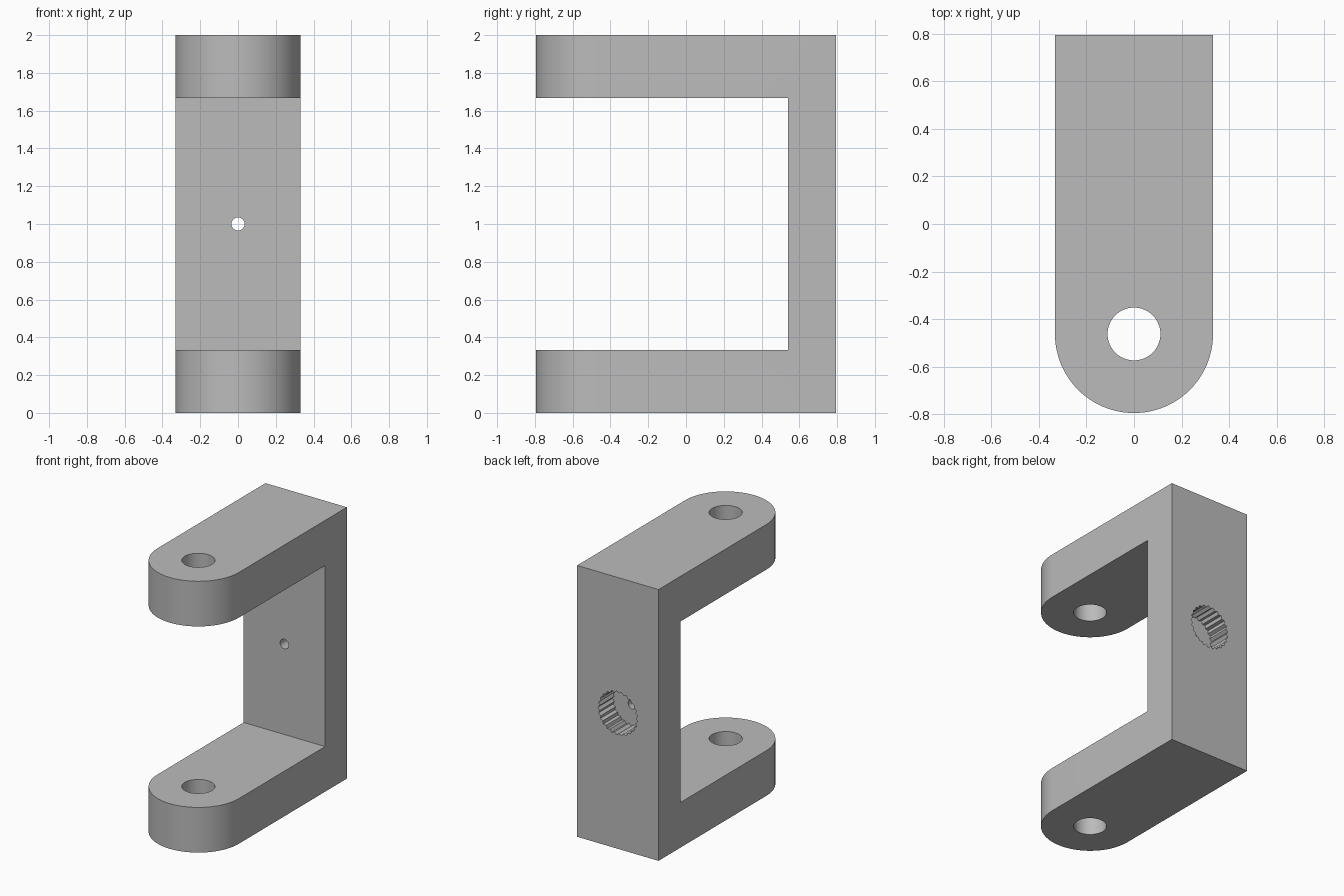
import bpy
import bmesh
from math import sin, cos, pi, radians
from mathutils import Matrix

cube = bpy.data.objects.get("Cube")
if cube:
    bpy.data.objects.remove(cube, do_unlink=True)

HALF_W, HALF_D, HEIGHT = 0.332, 0.794, 2.0
ARM = 0.333                     # arm thickness
WALL_Y = 0.54                   # inner face of the back wall
PIVOT_Y = HALF_D * -1 + HALF_W  # centre of the rounded arm ends
MID_Z = HEIGHT / 2
TEETH = 25

grey = bpy.data.materials.new("plain grey")
grey.use_nodes = True
colour = (0.5, 0.5, 0.5, 1)
grey.diffuse_color = colour
grey.node_tree.nodes["Principled BSDF"].inputs["Base Color"].default_value = colour


def prism(name, outline, length, matrix=Matrix()):
    """Extrude a flat outline along its local z."""
    bm = bmesh.new()
    face = bm.faces.new([bm.verts.new((x, y, 0)) for x, y in outline])
    top = bmesh.ops.extrude_face_region(bm, geom=[face])["geom"]
    moved = [v for v in top if isinstance(v, bmesh.types.BMVert)]
    bmesh.ops.translate(bm, verts=moved, vec=(0, 0, length))
    bmesh.ops.recalc_face_normals(bm, faces=bm.faces)
    bm.transform(matrix)
    mesh = bpy.data.meshes.new(name)
    bm.to_mesh(mesh)
    bm.free()
    mesh.materials.append(grey)
    obj = bpy.data.objects.new(name, mesh)
    bpy.context.collection.objects.link(obj)
    return obj


def ring(radius, count, inner=None):
    """Circle outline; a second radius on alternate points makes teeth."""
    return [((inner if inner and i % 2 else radius) * cos(2 * pi * i / count),
             (inner if inner and i % 2 else radius) * sin(2 * pi * i / count))
            for i in range(count)]


def cut(target, cutter):
    cutter.hide_render = True
    mod = target.modifiers.new("cut", "BOOLEAN")
    mod.operation, mod.solver, mod.object = "DIFFERENCE", "EXACT", cutter
    bpy.context.view_layer.objects.active = target
    bpy.ops.object.modifier_apply(modifier=mod.name)
    bpy.data.objects.remove(cutter, do_unlink=True)


# Bracket body: square back, rounded front, full height
steps = 48
outline = [(HALF_W, HALF_D), (-HALF_W, HALF_D)]
outline += [(-HALF_W * cos(pi * i / steps), PIVOT_Y - HALF_W * sin(pi * i / steps))
            for i in range(steps + 1)]
bracket = prism("bracket", outline, HEIGHT)

# Gap between the two arms
gap = [(-1, -1), (1, -1), (1, WALL_Y), (-1, WALL_Y)]
cut(bracket, prism("gap_cutter", gap, HEIGHT - 2 * ARM,
                   Matrix.Translation((0, 0, ARM))))

# Pivot hole through both arms
cut(bracket, prism("pivot_cutter", ring(0.111, 64), 3,
                   Matrix.Translation((0, PIVOT_Y, -0.5))))

# Toothed socket in the back wall, then the screw hole through it
facing_front = Matrix.Rotation(radians(90), 4, "X")
cut(bracket, prism("socket_cutter", ring(0.163, TEETH * 2, 0.148), 0.27,
                   Matrix.Translation((0, HALF_D + 0.1, MID_Z)) @ facing_front))
cut(bracket, prism("screw_cutter", ring(0.035, 32), 0.6,
                   Matrix.Translation((0, HALF_D + 0.1, MID_Z)) @ facing_front))

bpy.ops.object.select_all(action="DESELECT")
bracket.select_set(True)
bpy.context.view_layer.objects.active = bracket
bpy.ops.object.shade_smooth_by_angle(angle=radians(25))
